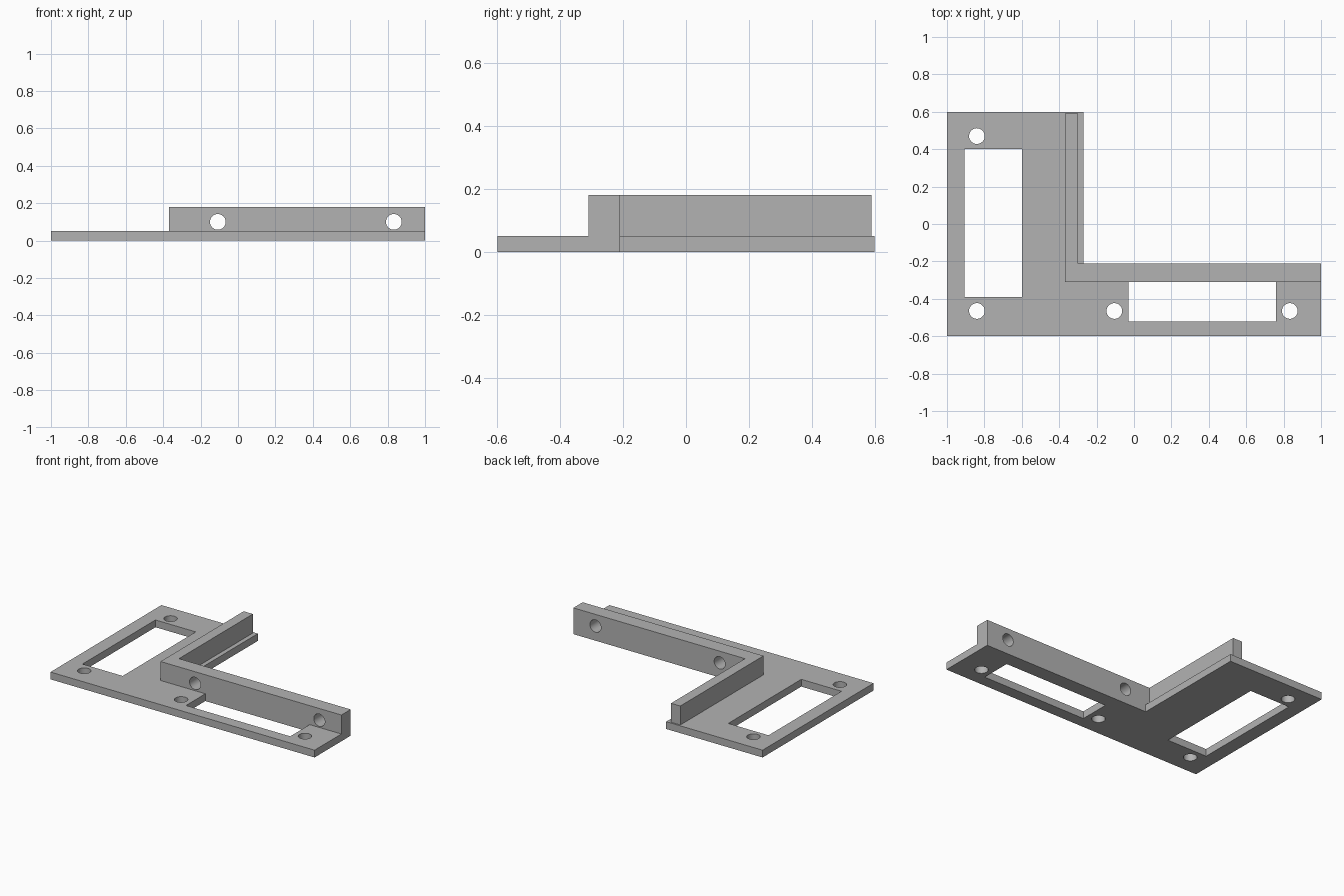
import bpy
import math

cube = bpy.data.objects.get("Cube")
if cube:
    bpy.data.objects.remove(cube, do_unlink=True)

PLATE = 0.05    # plate thickness
TOP = 0.18      # wall height
RADIUS = 0.042  # screw hole radius

grey = bpy.data.materials.new("plain grey")
grey.use_nodes = True
colour = (0.45, 0.45, 0.45, 1)
grey.diffuse_color = colour
grey.node_tree.nodes["Principled BSDF"].inputs["Base Color"].default_value = colour


def box(name, x, y, z):
    """Box spanning the given (min, max) ranges."""
    bpy.ops.mesh.primitive_cube_add(size=1, location=[sum(r) / 2 for r in (x, y, z)])
    ob = bpy.context.object
    ob.name = name
    ob.scale = [r[1] - r[0] for r in (x, y, z)]
    bpy.ops.object.transform_apply(location=True, rotation=True, scale=True)
    ob.data.materials.append(grey)
    return ob


def drill(name, location, tilt=0):
    bpy.ops.mesh.primitive_cylinder_add(vertices=40, radius=RADIUS, depth=0.3,
                                        location=location, rotation=(tilt, 0, 0))
    ob = bpy.context.object
    ob.name = name
    ob.data.materials.append(grey)
    return ob


def combine(target, other, operation):
    """Apply a boolean and discard the second solid."""
    mod = target.modifiers.new(operation.lower(), 'BOOLEAN')
    mod.operation = operation
    mod.solver = 'EXACT'
    mod.object = other
    bpy.context.view_layer.objects.active = target
    bpy.ops.object.modifier_apply(modifier=mod.name)
    bpy.data.objects.remove(other, do_unlink=True)


# L-shaped plate with two upright walls
bracket = box("corner_bracket", (-1, -0.27), (-0.6, 0.6), (0, PLATE))
combine(bracket, box("front_plate", (-0.5, 1), (-0.6, -0.21), (0, PLATE)), 'UNION')
combine(bracket, box("front_wall", (-0.37, 1), (-0.31, -0.21), (0, TOP)), 'UNION')
combine(bracket, box("side_wall", (-0.37, -0.3), (-0.25, 0.59), (0, TOP)), 'UNION')

# Rectangular windows in the plate
combine(bracket, box("side_window", (-0.905, -0.6), (-0.39, 0.4), (-0.1, 0.1)), 'DIFFERENCE')
combine(bracket, box("front_window", (-0.03, 0.76), (-0.52, -0.31), (-0.1, 0.1)), 'DIFFERENCE')

# Screw holes down through the plate
for x, y in ((-0.84, 0.47), (-0.84, -0.465), (-0.105, -0.465), (0.833, -0.465)):
    combine(bracket, drill("plate_hole", (x, y, 0)), 'DIFFERENCE')

# Screw holes through the front wall
for x in (-0.108, 0.833):
    combine(bracket, drill("wall_hole", (x, -0.26, 0.1), math.pi / 2), 'DIFFERENCE')

bpy.ops.object.select_all(action='DESELECT')
bracket.select_set(True)
bpy.context.view_layer.objects.active = bracket
bpy.ops.object.shade_smooth_by_angle(angle=math.radians(30))
